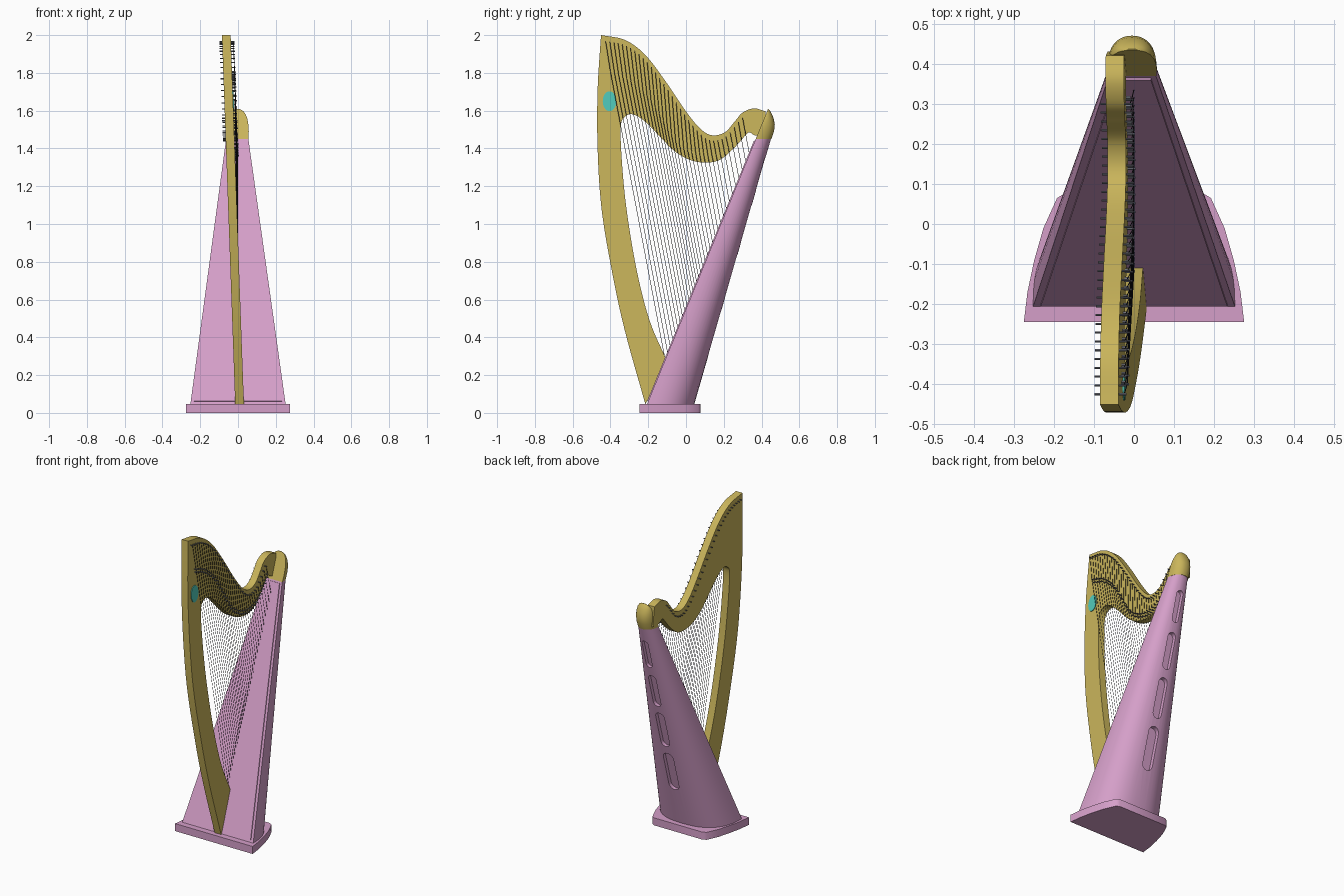
import bpy, bmesh, math
from mathutils import Vector

if "Cube" in bpy.data.objects:
    bpy.data.objects.remove(bpy.data.objects["Cube"])


def material(name, rgb):
    lin = [((c / 255 + 0.055) / 1.055) ** 2.4 for c in rgb] + [1.0]
    m = bpy.data.materials.new(name)
    m.use_nodes = True
    m.diffuse_color = lin
    m.node_tree.nodes["Principled BSDF"].inputs["Base Color"].default_value = lin
    return m


GOLD = material("gold wood", (202, 181, 91))
PINK = material("pink wood", (213, 159, 201))
TEAL = material("teal inlay", (80, 202, 187))
METAL = material("grey metal", (112, 114, 124))
STRING = material("dark string", (45, 45, 52))


def loft(bm, rings):
    """Skin a list of equal rings and cap both ends."""
    rows = [[bm.verts.new(p) for p in ring] for ring in rings]
    n = len(rows[0])
    for a, b in zip(rows, rows[1:]):
        for i in range(n):
            j = (i + 1) % n
            bm.faces.new((a[i], a[j], b[j], b[i]))
    bm.faces.new(rows[0][::-1])
    bm.faces.new(rows[-1])


def prism(bm, ring, offset):
    loft(bm, [ring, [Vector(p) + Vector(offset) for p in ring]])


def rod(bm, p, q, r, sides=6):
    p, q = Vector(p), Vector(q)
    d = (q - p).normalized()
    u = d.cross(Vector((0, 1, 0))).normalized()
    v = d.cross(u)
    turn = [2 * math.pi * k / sides for k in range(sides)]
    loft(bm, [[c + r * (math.cos(t) * u + math.sin(t) * v) for t in turn] for c in (p, q)])


def finish(bm, name, mat, smooth=True):
    bmesh.ops.recalc_face_normals(bm, faces=bm.faces)
    mesh = bpy.data.meshes.new(name)
    bm.to_mesh(mesh)
    bm.free()
    mesh.materials.append(mat)
    ob = bpy.data.objects.new(name, mesh)
    bpy.context.collection.objects.link(ob)
    if smooth:
        smooth_object(ob)
    return ob


def smooth_object(ob):
    bpy.ops.object.select_all(action="DESELECT")
    ob.select_set(True)
    bpy.context.view_layer.objects.active = ob
    bpy.ops.object.shade_smooth_by_angle(angle=math.radians(35))


def spline(pts, steps=6):
    """Smooth curve through the points."""
    p = [Vector(q) for q in pts]
    p = [2 * p[0] - p[1]] + p + [2 * p[-1] - p[-2]]
    out = []
    for a, b, c, d in zip(p, p[1:], p[2:], p[3:]):
        for k in range(steps):
            t = k / steps
            out.append(0.5 * (2 * b + (c - a) * t + (2 * a - 5 * b + 4 * c - d) * t * t
                              + (3 * b - a - 3 * c + d) * t ** 3))
    return out + [p[-2]]


def height_at(curve, y):
    for a, b in zip(curve, curve[1:]):
        if a[0] <= y <= b[0]:
            return a[1] + (b[1] - a[1]) * (y - a[0]) / (b[0] - a[0])
    return curve[-1][1]


def lean(z):
    """Sideways centre of the leaning frame."""
    return 0.01 - 0.036 * z


def front_y(z):
    return -0.205 + 0.41 * (z - 0.05)


def back_y(z):
    return 0.045 + 0.289 * (z - 0.05)


def section(w, f, b, z, cx=0.0, n=2.5, count=32):
    """Flat-fronted, round-backed horizontal section."""
    ring = []
    for k in range(count + 1):
        t = math.pi * k / count
        c, s = math.cos(t), max(math.sin(t), 0)
        ring.append((cx + w * math.copysign(abs(c) ** (2 / n), c), f + (b - f) * s ** (2 / n), z))
    return ring


# Base plate
half = [(0.275, -0.245), (0.266, -0.17), (0.249, -0.09), (0.226, -0.01), (0.192, 0.065), (0.172, 0.077)]
bm = bmesh.new()
prism(bm, [(x, y, 0) for x, y in half] + [(-x, y, 0) for x, y in reversed(half)], (0, 0, 0.048))
finish(bm, "base_plate", PINK)

# Soundbox with four sound holes cut in its back
bm = bmesh.new()
loft(bm, [section(0.253, front_y(0.04), back_y(0.04), 0.04),
          section(0.059, front_y(1.45), back_y(1.45), 1.45, -0.004, 2.2)])
soundbox = finish(bm, "soundbox", PINK, False)

bm = bmesh.new()
for low, high, r in ((0.29, 0.55, 0.036), (0.60, 0.84, 0.031), (0.89, 1.11, 0.027), (1.17, 1.36, 0.022)):
    ring = []
    for k in range(24):
        t = 2 * math.pi * (k + 0.5) / 24
        z = (high - r if math.sin(t) > 0 else low + r) + r * math.sin(t)
        ring.append((r * math.cos(t), back_y(z) - 0.025, z))
    prism(bm, ring, (0, 0.08, 0))
cutter = finish(bm, "sound_hole_cutter", PINK, False)
cutter.hide_render = True
cut = soundbox.modifiers.new("sound_holes", "BOOLEAN")
cut.operation = "DIFFERENCE"
cut.solver = "EXACT"
cut.object = cutter
bpy.context.view_layer.objects.active = soundbox
bpy.ops.object.modifier_apply(modifier=cut.name)
bpy.data.objects.remove(cutter)
smooth_object(soundbox)

# Raised soundboard panel
bm = bmesh.new()
prism(bm, [(x, front_y(z), z) for x, z in ((-0.233, 0.06), (0.233, 0.06), (0.042, 1.44), (-0.042, 1.44))],
      (0, -0.005, 0.002))
finish(bm, "soundboard", PINK, False)

# Rounded shoulder capping the soundbox
bm = bmesh.new()
loft(bm, [section(w, front_y(z), b, z, -0.005, 2.2) for w, b, z in (
    (0.061, 0.452, 1.45), (0.062, 0.466, 1.49), (0.060, 0.470, 1.525), (0.055, 0.465, 1.555),
    (0.046, 0.456, 1.58), (0.033, 0.446, 1.598), (0.014, 0.437, 1.608))])
finish(bm, "shoulder", GOLD)

# Leaning frame: column and neck in one profile of (y, z)
column_outer = [(-0.215, 0.045), (-0.325, 0.44), (-0.394, 0.76), (-0.447, 1.08), (-0.468, 1.4),
                (-0.468, 1.71), (-0.45, 2.0)]
neck_top = [(-0.45, 2.0), (-0.325, 1.975), (-0.22, 1.9), (-0.115, 1.765), (-0.01, 1.61), (0.07, 1.51),
            (0.135, 1.47), (0.205, 1.485), (0.26, 1.545), (0.3, 1.59), (0.36, 1.612), (0.42, 1.597)]
inner = [(0.43, 1.47), (0.37, 1.468), (0.335, 1.485), (0.315, 1.47), (0.257, 1.405), (0.18, 1.34),
         (0.1, 1.325), (0.02, 1.34), (-0.06, 1.385), (-0.14, 1.465), (-0.22, 1.545), (-0.28, 1.58),
         (-0.32, 1.57), (-0.345, 1.52), (-0.34, 1.34), (-0.315, 1.08), (-0.262, 0.76), (-0.193, 0.49),
         (-0.103, 0.28)]
top_curve = spline(neck_top)
profile = spline(column_outer)[:-1] + top_curve + spline(inner)
THICK = 0.023
bm = bmesh.new()
prism(bm, [(lean(z) - THICK, y, z) for y, z in profile], (2 * THICK, 0, 0))
finish(bm, "column_and_neck", GOLD)

# Oval inlay on one face of the column
bm = bmesh.new()
oval = [(-0.405 + 0.036 * math.cos(k * math.pi / 10), 1.65 + 0.053 * math.sin(k * math.pi / 10)) for k in range(20)]
prism(bm, [(lean(z) + THICK - 0.001, y, z) for y, z in oval], (0.005, 0, 0))
finish(bm, "oval_inlay", TEAL, False)

# Strings, tuning pins, bridge pins and levers
bridge_curve = spline([(-0.41, 1.81), (-0.3, 1.765), (-0.19, 1.66), (-0.06, 1.45), (0.02, 1.385),
                       (0.1, 1.36), (0.18, 1.375), (0.26, 1.44), (0.32, 1.52)])
strings, pins, bridges, levers = (bmesh.new() for _ in range(4))
COUNT = 34
for i in range(COUNT):
    y = -0.4 + 0.71 * i / (COUNT - 1)
    z = height_at(bridge_curve, y)
    ty = y - 0.025 + 0.015 * i / (COUNT - 1)
    tz = height_at(top_curve, ty) - 0.03
    bz = (y + 0.19 * z + 0.2255) / 0.6
    tune, bridge = (lean(tz) + 0.036, ty, tz), (lean(z) + 0.038, y, z)
    rod(strings, tune, bridge, 0.0013, 4)
    rod(strings, bridge, (0, front_y(bz), bz), 0.0013, 4)
    rod(pins, (lean(tz) - 0.038, ty, tz), (lean(tz) + 0.042, ty, tz), 0.003)
    rod(bridges, (lean(z) + 0.02, y, z), (lean(z) + 0.043, y, z), 0.003)
    rod(levers, (lean(z) + 0.02, y + 0.005, z - 0.022), (lean(z) + 0.036, y + 0.005, z - 0.022), 0.004, 4)
finish(strings, "strings", STRING, False)
finish(pins, "tuning_pins", METAL)
finish(bridges, "bridge_pins", METAL)
finish(levers, "levers", METAL, False)
